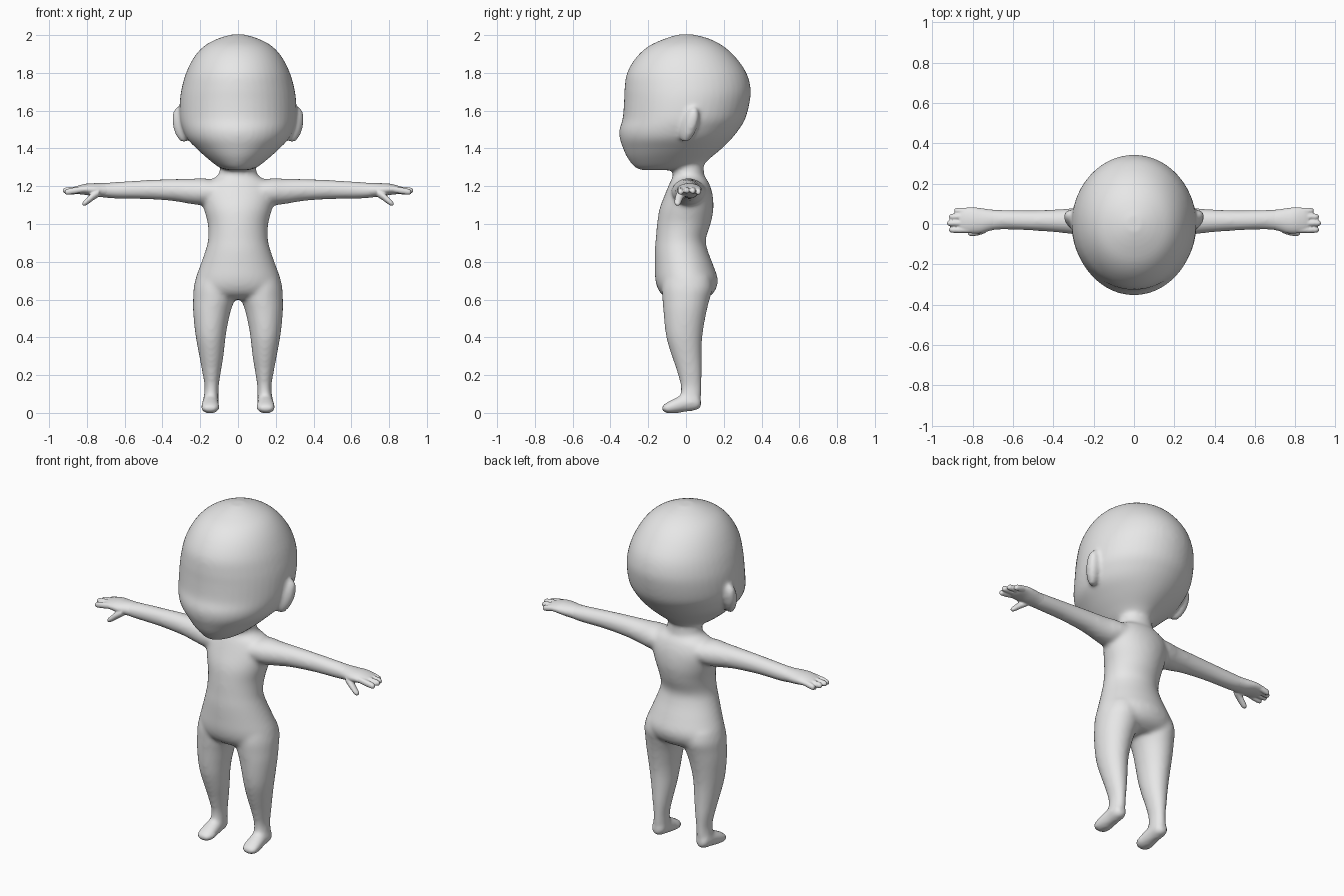
import bpy, bmesh, math
from mathutils import Vector

skin = bpy.data.materials.new("plain grey")
skin.diffuse_color = (0.8, 0.8, 0.8, 1)


def smooth_rows(rows, steps=5):
    """Catmull-Rom interpolation between section rows."""
    out = []
    for i in range(len(rows) - 1):
        p1, p2 = rows[i], rows[i + 1]
        p0, p3 = rows[max(i - 1, 0)], rows[min(i + 2, len(rows) - 1)]
        for k in range(steps):
            t = k / steps
            out.append([0.5 * (2 * b + (c - a) * t + (2 * a - 5 * b + 4 * c - d) * t * t
                               + (3 * b - a - 3 * c + d) * t ** 3)
                        for a, b, c, d in zip(p0, p1, p2, p3)])
    return out + [list(rows[-1])]


def loft(bm, axis, rows, side=1, n=32):
    """Oval sections (position, a_min, a_max, b_min, b_max) along an axis."""
    rings = []
    for t, a0, a1, b0, b1 in smooth_rows(rows):
        ring = []
        for k in range(n):
            ang = 2 * math.pi * k / n
            a = (a0 + a1) / 2 + (a1 - a0) / 2 * math.cos(ang)
            b = (b0 + b1) / 2 + (b1 - b0) / 2 * math.sin(ang)
            x, y, z = {"x": (t, a, b), "y": (a, t, b), "z": (a, b, t)}[axis]
            ring.append(bm.verts.new((x * side, y, z)))
        rings.append(ring)
    for r, s in zip(rings, rings[1:]):
        for k in range(n):
            bm.faces.new((r[k], r[(k + 1) % n], s[(k + 1) % n], s[k]))
    bm.faces.new(rings[0])
    bm.faces.new(rings[-1])


def finish(bm, name, voxel, iterations):
    """Fuse overlapping volumes into one skin and soften the joins."""
    bmesh.ops.recalc_face_normals(bm, faces=bm.faces[:])
    me = bpy.data.meshes.new(name)
    bm.to_mesh(me)
    bm.free()
    me.materials.append(skin)
    ob = bpy.data.objects.new(name, me)
    bpy.context.collection.objects.link(ob)
    rm = ob.modifiers.new("fuse", "REMESH")
    rm.mode = "VOXEL"
    rm.voxel_size = voxel
    rm.use_smooth_shade = True
    sm = ob.modifiers.new("soften", "SMOOTH")
    sm.factor = 0.5
    sm.iterations = iterations


body = bmesh.new()

# Head with a forward chin: z, x range, y range
head = [(1.285, .05, -.23, -.03), (1.30, .10, -.27, .07), (1.35, .165, -.31, .13),
        (1.40, .22, -.333, .19), (1.45, .268, -.35, .24), (1.50, .293, -.352, .28),
        (1.56, .308, -.335, .315), (1.65, .308, -.328, .338), (1.72, .298, -.325, .342),
        (1.80, .275, -.312, .32), (1.88, .235, -.265, .265), (1.94, .182, -.20, .20),
        (1.98, .11, -.115, .125), (2.003, .035, -.04, .04)]
loft(body, "z", [(z, -w, w, f, b) for z, w, f, b in head], n=48)

# Neck and torso down to the seat
torso = [(1.36, .09, -.07, .09), (1.28, .098, -.07, .095), (1.25, .115, -.07, .10),
         (1.22, .17, -.085, .12), (1.16, .195, -.11, .14), (1.08, .18, -.14, .145),
         (1.00, .16, -.153, .13), (.92, .158, -.16, .105), (.86, .172, -.165, .115),
         (.78, .20, -.165, .145), (.71, .225, -.163, .168), (.66, .232, -.15, .16),
         (.625, .21, -.125, .135), (.60, .16, -.08, .09)]
loft(body, "z", [(z, -w, w, f, b) for z, w, f, b in torso], n=48)

leg = [(.72, .02, .22, -.12, .13), (.66, .012, .235, -.128, .14), (.60, .018, .238, -.125, .125),
       (.54, .038, .238, -.12, .11), (.45, .058, .23, -.112, .093), (.38, .068, .22, -.10, .085),
       (.30, .077, .205, -.075, .083), (.22, .09, .19, -.048, .084), (.14, .102, .177, -.028, .082),
       (.08, .103, .182, -.03, .08), (.03, .11, .18, -.02, .072)]
foot = [(.08, .125, .165, .03, .07), (.055, .105, .185, .014, .10), (0, .102, .188, .006, .10),
        (-.05, .099, .194, -.002, .082), (-.10, .099, .196, -.002, .056),
        (-.128, .122, .175, .012, .036)]
arm = [(.10, -.08, .11, 1.12, 1.23), (.18, -.075, .10, 1.10, 1.242), (.25, -.06, .085, 1.106, 1.24),
       (.35, -.045, .075, 1.122, 1.238), (.50, -.033, .068, 1.132, 1.232),
       (.65, -.028, .07, 1.134, 1.222), (.72, -.034, .072, 1.142, 1.216),
       (.76, -.025, .06, 1.155, 1.205)]
for s in (1, -1):
    loft(body, "z", leg, s)
    loft(body, "y", foot, s)
    loft(body, "x", arm, s)
    # Ear: flared oval leaning back and outwards
    geo = bmesh.ops.create_uvsphere(body, u_segments=24, v_segments=16, radius=1)
    for v in geo["verts"]:
        x, y, z = v.co
        z *= .095
        v.co = Vector((s * (.302 + .042 * x + .16 * z + .012 * y),
                       .018 + .045 * y + .25 * z, 1.525 + z))
finish(body, "body", .011, 10)

# Hands: palm, four fingers and a lowered thumb
palm = [(.68, -.026, .069, 1.138, 1.217), (.72, -.035, .073, 1.142, 1.217),
        (.76, -.046, .079, 1.146, 1.216), (.80, -.047, .083, 1.153, 1.214),
        (.84, -.042, .08, 1.158, 1.205), (.865, -.03, .065, 1.165, 1.196)]
fingers = [(-.029, .918, 1.168), (.004, .928, 1.176), (.036, .918, 1.174), (.065, .892, 1.168)]
thumb = [(.735, -.045, .01, 1.145, 1.19), (.765, -.055, -.01, 1.126, 1.172),
         (.79, -.06, -.02, 1.108, 1.15), (.81, -.061, -.027, 1.096, 1.13),
         (.824, -.054, -.035, 1.099, 1.115)]
for s, name in ((1, "left_hand"), (-1, "right_hand")):
    bm = bmesh.new()
    loft(bm, "x", palm, s)
    loft(bm, "x", thumb, s, 16)
    for y, tip, z in fingers:
        rows = []
        for t, r in ((0, .015), (.5, .016), (.85, .0145), (.96, .010), (1, .004)):
            zc = 1.184 + (z - 1.184) * t
            rows.append((.82 + (tip - .82) * t, y - r, y + r, zc - r * 1.1, zc + r * 1.1))
        loft(bm, "x", rows, s, 16)
    finish(bm, name, .005, 4)
